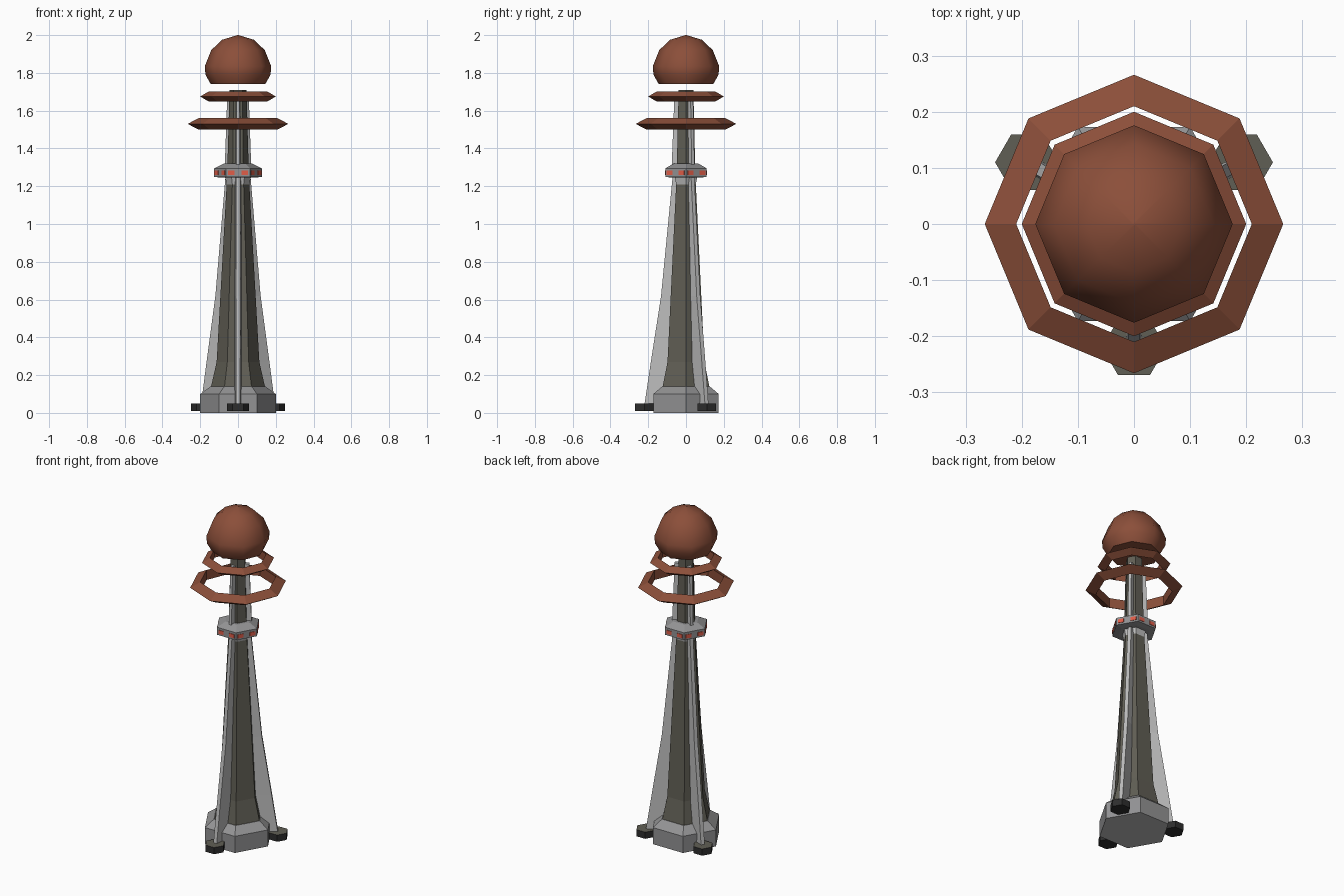
import bpy, bmesh, math
from mathutils import Matrix, Vector

if "Cube" in bpy.data.objects:
    bpy.data.objects.remove(bpy.data.objects["Cube"])


def material(name, rgb):
    m = bpy.data.materials.new(name)
    m.diffuse_color = (*rgb, 1)
    m.use_nodes = True
    m.node_tree.nodes["Principled BSDF"].inputs["Base Color"].default_value = m.diffuse_color
    return m


RUST = material("copper", (0.26, 0.078, 0.042))
LIGHT = material("light grey", (0.50, 0.50, 0.50))
GREY = material("mid grey", (0.29, 0.29, 0.295))
PANEL = material("dark panel", (0.118, 0.113, 0.09))
BLACK = material("black rubber", (0.027, 0.027, 0.027))
RED = material("red lamp", (0.75, 0.11, 0.065))


def finish(name, bm, mats):
    bmesh.ops.recalc_face_normals(bm, faces=bm.faces)
    me = bpy.data.meshes.new(name)
    bm.to_mesh(me)
    bm.free()
    for m in mats:
        me.materials.append(m)
    ob = bpy.data.objects.new(name, me)
    bpy.context.collection.objects.link(ob)
    return ob


def bridge(bm, a, b):
    n = len(a)
    for i in range(n):
        bm.faces.new((a[i], a[(i + 1) % n], b[(i + 1) % n], b[i]))


def lathe(name, profile, sides, mats, center=(0, 0), closed=False):
    """Revolve (radius, z) points with a low side count; first vertex on +x."""
    bm = bmesh.new()
    rings = []
    for r, z in profile:
        rings.append([bm.verts.new((center[0] + r * math.cos(math.tau * i / sides),
                                    center[1] + r * math.sin(math.tau * i / sides), z))
                      for i in range(sides)])
    for a, b in zip(rings, rings[1:]):
        bridge(bm, a, b)
    if closed:
        bridge(bm, rings[-1], rings[0])
    else:
        bm.faces.new(rings[0])
        bm.faces.new(rings[-1])
    return finish(name, bm, mats)


def fin(name, sections, angle):
    """Wedge-shaped fin lofted through (z, inner r, outer r, half width)."""
    bm = bmesh.new()
    rot = Matrix.Rotation(angle, 3, 'Z')
    rings = []
    for z, r0, r1, w in sections:
        pts = [(r0, -w), (r1, -w * 0.55), (r1, w * 0.55), (r0, w)]
        rings.append([bm.verts.new(rot @ Vector((x, y, z))) for x, y in pts])
    for a, b in zip(rings, rings[1:]):
        bridge(bm, a, b)
    bm.faces.new(rings[0])
    bm.faces.new(rings[-1])
    return finish(name, bm, [LIGHT])


# Plinth with a chamfered top and pale underside
plinth = lathe("base_plinth", [(0.2, 0.0), (0.2, 0.1), (0.145, 0.14)], 6, [GREY, LIGHT])
for f in plinth.data.polygons:
    if f.normal.z < -0.9:
        f.material_index = 1

# Tapering shaft, collar seat and upper core
lathe("tower_shaft", [(0.143, 0.138), (0.113, 0.27), (0.06, 1.21)], 6, [PANEL])
lathe("shaft_neck", [(0.06, 1.21), (0.07, 1.255)], 6, [LIGHT])
lathe("collar", [(0.09, 1.245), (0.126, 1.25), (0.126, 1.295), (0.075, 1.32)], 6, [GREY])
lathe("upper_core", [(0.056, 1.31), (0.045, 1.71)], 6, [PANEL])

# Three legs: fins, pads
for i, deg in enumerate((-90, 30, 150)):
    a = math.radians(deg)
    fin(f"lower_fin_{i + 1}", [(0.03, 0.14, 0.222, 0.02), (0.27, 0.085, 0.186, 0.02),
                               (0.62, 0.07, 0.132, 0.02), (1.26, 0.04, 0.07, 0.018)], a)
    fin(f"upper_fin_{i + 1}", [(1.3, 0.03, 0.076, 0.016), (1.66, 0.025, 0.062, 0.014)], a)
    pad = lathe(f"foot_pad_{i + 1}", [(0.057, 0.01), (0.057, 0.05)], 6, [BLACK, PANEL],
                (0.22 * math.cos(a), 0.22 * math.sin(a)))
    for f in pad.data.polygons:
        if f.normal.z > 0.9:
            f.material_index = 1

# Pairs of red lamps on every collar side
bm = bmesh.new()
for k in range(6):
    rot = Matrix.Rotation(math.radians(30 + 60 * k), 4, 'Z')
    for side in (-0.036, 0.036):
        bmesh.ops.create_cube(bm, size=1, matrix=rot
                              @ Matrix.Translation((0.126 * math.cos(math.pi / 6), side, 1.271))
                              @ Matrix.Diagonal((0.006, 0.034, 0.022, 1)))
finish("collar_lamps", bm, [RED])

# Octagonal coil rings with a triangular section
for name, outer, inner, z, h in (("lower_ring", 0.266, 0.21, 1.53, 0.03),
                                 ("upper_ring", 0.2, 0.156, 1.675, 0.026)):
    lathe(name, [(outer, z), (inner, z + h), (inner, z - h)], 8, [RUST], closed=True)

# Smooth faceted dome on top
dome = lathe("dome", [(0.145, 1.742), (0.172, 1.79), (0.176, 1.835), (0.142, 1.92),
                      (0.085, 1.975), (0.003, 2.0)], 8, [RUST])
bpy.context.view_layer.objects.active = dome
dome.select_set(True)
bpy.ops.object.shade_smooth_by_angle(angle=math.radians(50))
